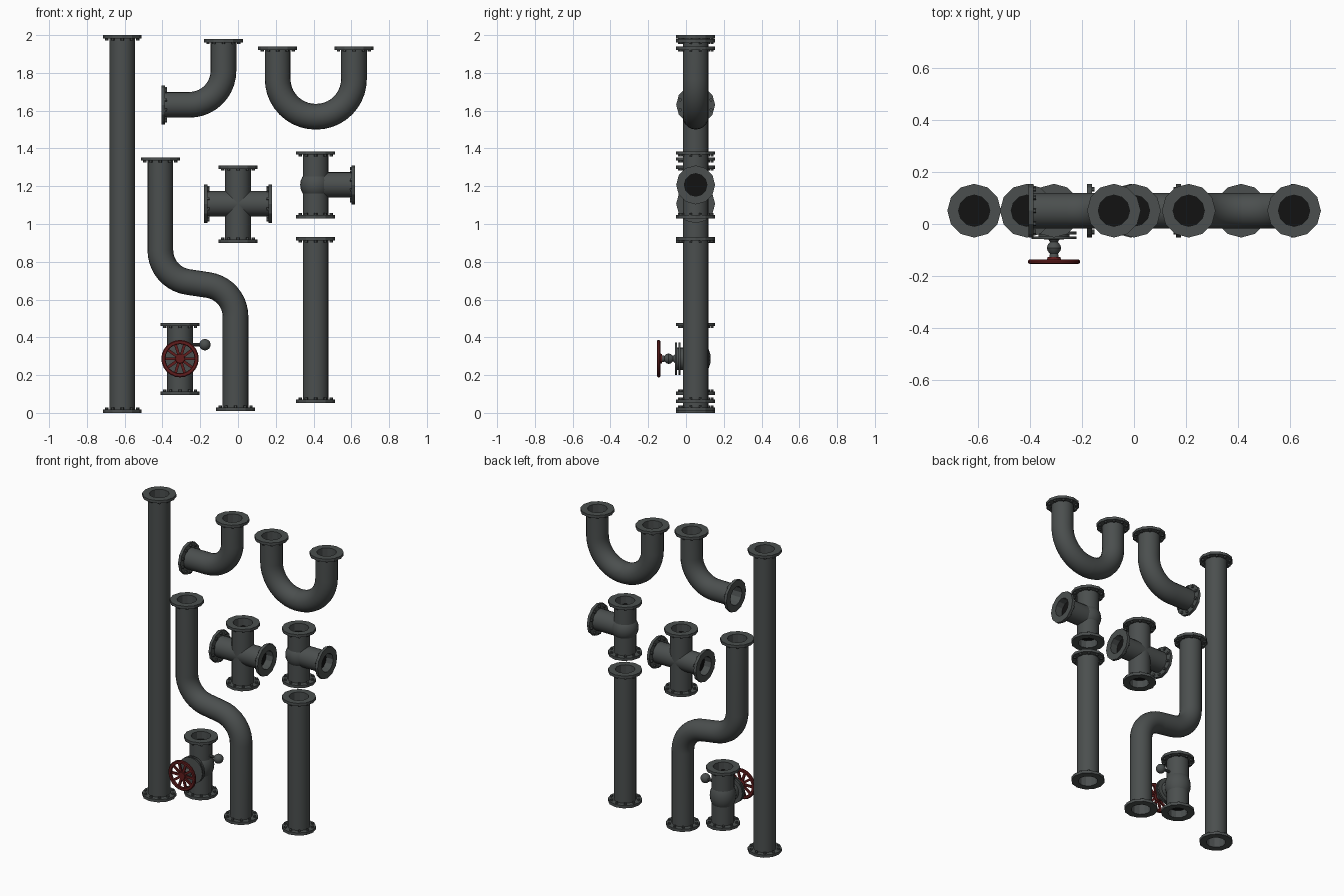
import bpy, bmesh
from math import sin, cos, tan, pi, radians
from mathutils import Vector, Matrix

cube = bpy.data.objects.get("Cube")
if cube:
    bpy.data.objects.remove(cube, do_unlink=True)

Y0 = 0.051                     # depth of all pipe axes
PIPE_R, HOLE_R, FLANGE_R = 0.068, 0.06, 0.103
PLATE, BOLT = 0.018, 0.01


def material(name, rgb, rough=0.6):
    m = bpy.data.materials.new(name)
    m.use_nodes = True
    m.diffuse_color = (*rgb, 1)
    node = m.node_tree.nodes["Principled BSDF"]
    node.inputs["Base Color"].default_value = (*rgb, 1)
    node.inputs["Roughness"].default_value = rough
    return m


STEEL = material("dark steel", (0.07, 0.078, 0.077))
BLACK = material("black bore", (0.006, 0.006, 0.006))
RED = material("dark red paint", (0.12, 0.012, 0.012))


def finish(name, bm, mats):
    mesh = bpy.data.meshes.new(name)
    bm.to_mesh(mesh)
    bm.free()
    for m in mats:
        mesh.materials.append(m)
    ob = bpy.data.objects.new(name, mesh)
    bpy.context.collection.objects.link(ob)
    bpy.ops.object.select_all(action='DESELECT')
    ob.select_set(True)
    bpy.context.view_layer.objects.active = ob
    bpy.ops.object.shade_smooth_by_angle(angle=radians(28))


def place(loc, direction):
    """Matrix that moves local +z onto a direction at a location."""
    q = Vector(direction).to_track_quat('Z', 'Y')
    return Matrix.Translation(loc) @ q.to_matrix().to_4x4()


def lathe(bm, profile, sides, mat, last_index=0):
    """Revolve (radius, height) points about local z; the last band may differ in colour."""
    rows = []
    for r, h in profile:
        count = 1 if r == 0 else sides
        rows.append([bm.verts.new(mat @ Vector((r * cos(2 * pi * j / sides),
                                                r * sin(2 * pi * j / sides), h)))
                     for j in range(count)])
    for i in range(len(rows) - 1):
        a, b = rows[i], rows[i + 1]
        for j in range(sides):
            k = (j + 1) % sides
            quad = [a[j % len(a)], a[k % len(a)], b[k % len(b)], b[j % len(b)]]
            face = bm.faces.new(list(dict.fromkeys(quad)))
            if i == len(rows) - 2:
                face.material_index = last_index


def flange(name, loc, direction, depth):
    """Collar with an open bore, a dark plug inside and bolts on the rear side."""
    bm = bmesh.new()
    m = place(loc, direction)
    lathe(bm, [(HOLE_R, -PLATE), (FLANGE_R, -PLATE), (FLANGE_R, 0),
               (HOLE_R, 0), (HOLE_R, -depth), (0, -depth)], 12, m, 1)
    for i in range(10):
        a = 2 * pi * (i + 0.5) / 10
        spot = Matrix.Translation((0.086 * cos(a), 0.086 * sin(a), -PLATE - BOLT))
        lathe(bm, [(0, 0), (0.009, 0), (0.009, BOLT)], 6, m @ spot)
    finish(name, bm, [STEEL, BLACK])


def rounded(corners, radius):
    """Path through corner points with circular bends."""
    path = [corners[0]]
    for p, c, n in zip(corners, corners[1:], corners[2:]):
        a, b = (p - c).normalized(), (n - c).normalized()
        half = a.angle(b) / 2
        reach = radius / tan(half)
        mid = c + (a + b).normalized() * radius / sin(half)
        u = (c + a * reach - mid).normalized()
        v = (c + b * reach - mid).normalized()
        path += [mid + radius * u.slerp(v, i / 10) for i in range(11)]
    return path + [corners[-1]]


def pipe(name, points, radius=0.18, depth=0.12, ends="both"):
    """Sweep a round tube along (x, z) points and flange its ends."""
    corners = [Vector((x, Y0, z)) for x, z in points]
    path = rounded(corners, radius)
    bm = bmesh.new()
    rings, sides, y = [], 20, Vector((0, 1, 0))
    for i, p in enumerate(path):
        t = (path[min(i + 1, len(path) - 1)] - path[max(i - 1, 0)]).normalized()
        n = t.cross(y)
        rings.append([bm.verts.new(p + PIPE_R * (cos(2 * pi * j / sides) * n
                                                 + sin(2 * pi * j / sides) * y))
                      for j in range(sides)])
    for a, b in zip(rings, rings[1:]):
        for j in range(sides):
            k = (j + 1) % sides
            bm.faces.new([a[j], b[j], b[k], a[k]])
    finish(name, bm, [STEEL])
    if ends == "both":
        flange(name + "_start_flange", path[0], path[0] - path[1], depth)
    flange(name + "_end_flange", path[-1], path[-1] - path[-2], depth)


def ball(name, loc, radius, stretch=1.0):
    bm = bmesh.new()
    bmesh.ops.create_uvsphere(bm, u_segments=20, v_segments=12, radius=radius)
    bm.transform(Matrix.Translation(loc) @ Matrix.Diagonal((1, 1, stretch, 1)))
    finish(name, bm, [STEEL])


# Straight and bent pipes
pipe("long_pipe", [(-0.613, 0), (-0.613, 2)])
pipe("short_pipe", [(0.411, 0.053), (0.411, 0.93)])
pipe("elbow_pipe", [(-0.404, 1.631), (-0.077, 1.631), (-0.077, 1.98)])
pipe("u_bend_pipe", [(0.21, 1.94), (0.21, 1.568), (0.614, 1.568), (0.614, 1.94)], 0.2)
pipe("s_bend_pipe", [(-0.411, 1.353), (-0.411, 0.715), (-0.013, 0.655), (-0.013, 0.01)], 0.17)

# Cross fitting
pipe("cross_upright", [(0, 0.9), (0, 1.31)], depth=0.05)
pipe("cross_arms", [(-0.18, 1.107), (0.18, 1.107)], depth=0.05)

# Tee fitting
pipe("tee_upright", [(0.411, 1.03), (0.411, 1.385)], depth=0.05)
pipe("tee_branch", [(0.411, 1.207), (0.62, 1.207)], depth=0.05, ends="one")
ball("tee_bulge", (0.411, Y0, 1.207), 0.082)

# Valve body
VX, VZ = -0.307, 0.287
pipe("valve_body", [(VX, 0.095), (VX, 0.477)], depth=0.05)
ball("valve_bulge", (VX, Y0, VZ), 0.08, 1.25)

# Bonnet plates, round gland and stem towards the front
axis = place((VX, Y0, VZ), (0, -1, 0))
bm = bmesh.new()
lathe(bm, [(0.06, 0), (0.06, 0.08), (0.086, 0.08), (0.086, 0.091), (0.06, 0.091),
           (0.06, 0.099), (0.086, 0.099), (0.086, 0.108), (0.022, 0.11), (0.015, 0.12),
           (0.024, 0.131), (0.028, 0.143), (0.024, 0.155), (0.015, 0.165),
           (0.018, 0.172), (0.018, 0.2), (0, 0.2)], 16, axis)
finish("valve_bonnet", bm, [STEEL])

# Hand wheel: rim, hub and spokes
bm = bmesh.new()
lathe(bm, [(0.08, 0.187), (0.094, 0.187), (0.099, 0.192), (0.099, 0.2), (0.094, 0.204),
           (0.08, 0.204), (0.077, 0.196), (0.08, 0.187)], 24, axis)
lathe(bm, [(0, 0.178), (0.024, 0.178), (0.028, 0.19), (0.024, 0.204), (0, 0.204)], 12, axis)
for i in range(10):
    turn = axis @ Matrix.Rotation(2 * pi * i / 10, 4, 'Z')
    bmesh.ops.create_cube(bm, size=1, matrix=turn @ Matrix.Translation((0.05, 0, 0.194))
                          @ Matrix.Diagonal((0.064, 0.015, 0.01, 1)))
finish("hand_wheel", bm, [RED])

# Side lever with round knob
bm = bmesh.new()
lathe(bm, [(0.009, 0), (0.009, 0.12)], 10, place((VX, Y0, 0.361), (1, 0, 0)))
finish("side_lever", bm, [STEEL])
ball("lever_knob", (-0.175, Y0 - 0.005, 0.361), 0.03)
